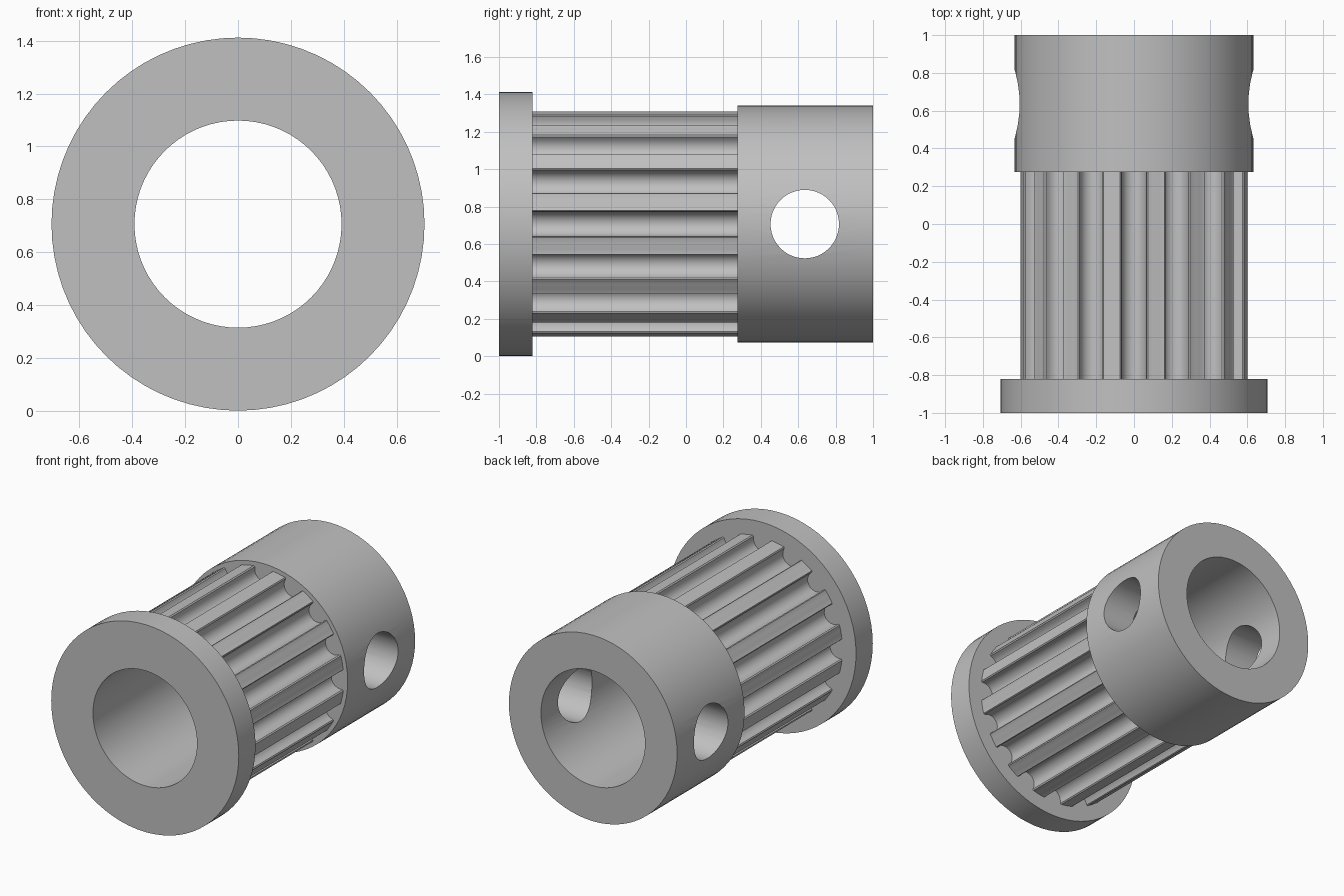
import bpy, bmesh, math

cube = bpy.data.objects.get("Cube")
if cube:
    bpy.data.objects.remove(cube, do_unlink=True)

AXIS_Z = 0.706
BORE = 0.392
TEETH = 16
TIP = 0.604

metal = bpy.data.materials.new("grey metal")
metal.use_nodes = True
grey = (0.53, 0.53, 0.53, 1)
metal.diffuse_color = grey
metal.node_tree.nodes["Principled BSDF"].inputs["Base Color"].default_value = grey


def tube(name, outline, y0, y1):
    """Extrude an outline of (x, z) points along y, with a round bore."""
    bm = bmesh.new()
    bore = []
    for x, z in outline:
        a = math.atan2(z, x)
        bore.append((BORE * math.cos(a), BORE * math.sin(a)))
    loops = [[bm.verts.new((x, y, z + AXIS_Z)) for x, z in pts]
             for pts, y in ((outline, y0), (outline, y1), (bore, y1), (bore, y0))]
    n = len(outline)
    for k in range(4):
        a, b = loops[k], loops[(k + 1) % 4]
        for i in range(n):
            j = (i + 1) % n
            bm.faces.new((a[i], a[j], b[j], b[i]))
    bmesh.ops.recalc_face_normals(bm, faces=bm.faces)
    mesh = bpy.data.meshes.new(name)
    bm.to_mesh(mesh)
    bm.free()
    mesh.materials.append(metal)
    obj = bpy.data.objects.new(name, mesh)
    bpy.context.collection.objects.link(obj)
    return obj


def circle(radius, count=72):
    return [(radius * math.cos(math.tau * i / count),
             radius * math.sin(math.tau * i / count)) for i in range(count)]


def toothed_outline():
    """Round-bottomed grooves cut into a circle, one centred on each axis."""
    r = 0.066
    centre = TIP - 0.094 + r
    groove = [(TIP - 0.003, -r - 0.007), (TIP - 0.01, -r)]
    for i in range(11):
        t = math.pi * i / 10
        groove.append((centre - r * math.sin(t), -r * math.cos(t)))
    groove += [(TIP - 0.01, r), (TIP - 0.003, r + 0.007)]
    # Points along the tooth tip, up to the next groove
    edge = math.atan2(r + 0.012, TIP)
    for i in range(4):
        a = edge + (math.tau / TEETH - 2 * edge) * i / 3
        groove.append((TIP * math.cos(a), TIP * math.sin(a)))
    points = []
    for k in range(TEETH):
        c, s = math.cos(math.tau * k / TEETH), math.sin(math.tau * k / TEETH)
        points += [(x * c - z * s, x * s + z * c) for x, z in groove]
    return points


# Main parts along the axis
flange = tube("front_flange", circle(0.706), -1, -0.82)
teeth = tube("toothed_barrel", toothed_outline(), -0.82, 0.275)
hub = tube("rear_hub", circle(0.633), 0.275, 1)

# Cross hole for the set screws
bpy.ops.mesh.primitive_cylinder_add(vertices=48, radius=0.183, depth=2,
                                    location=(0, 0.635, AXIS_Z),
                                    rotation=(0, math.pi / 2, 0))
cutter = bpy.context.object
cutter.name = "screw_hole_cutter"
cutter.hide_render = True
cutter.data.materials.append(metal)
cut = hub.modifiers.new("screw_hole", 'BOOLEAN')
cut.object = cutter
cut.operation = 'DIFFERENCE'
cut.solver = 'EXACT'
bpy.context.view_layer.objects.active = hub
bpy.ops.object.modifier_apply(modifier=cut.name)
bpy.data.objects.remove(cutter, do_unlink=True)

# Smooth round surfaces, crisp edges
bpy.ops.object.select_all(action='DESELECT')
for part in (flange, teeth, hub):
    part.select_set(True)
bpy.context.view_layer.objects.active = hub
bpy.ops.object.shade_smooth_by_angle(angle=math.radians(30))
